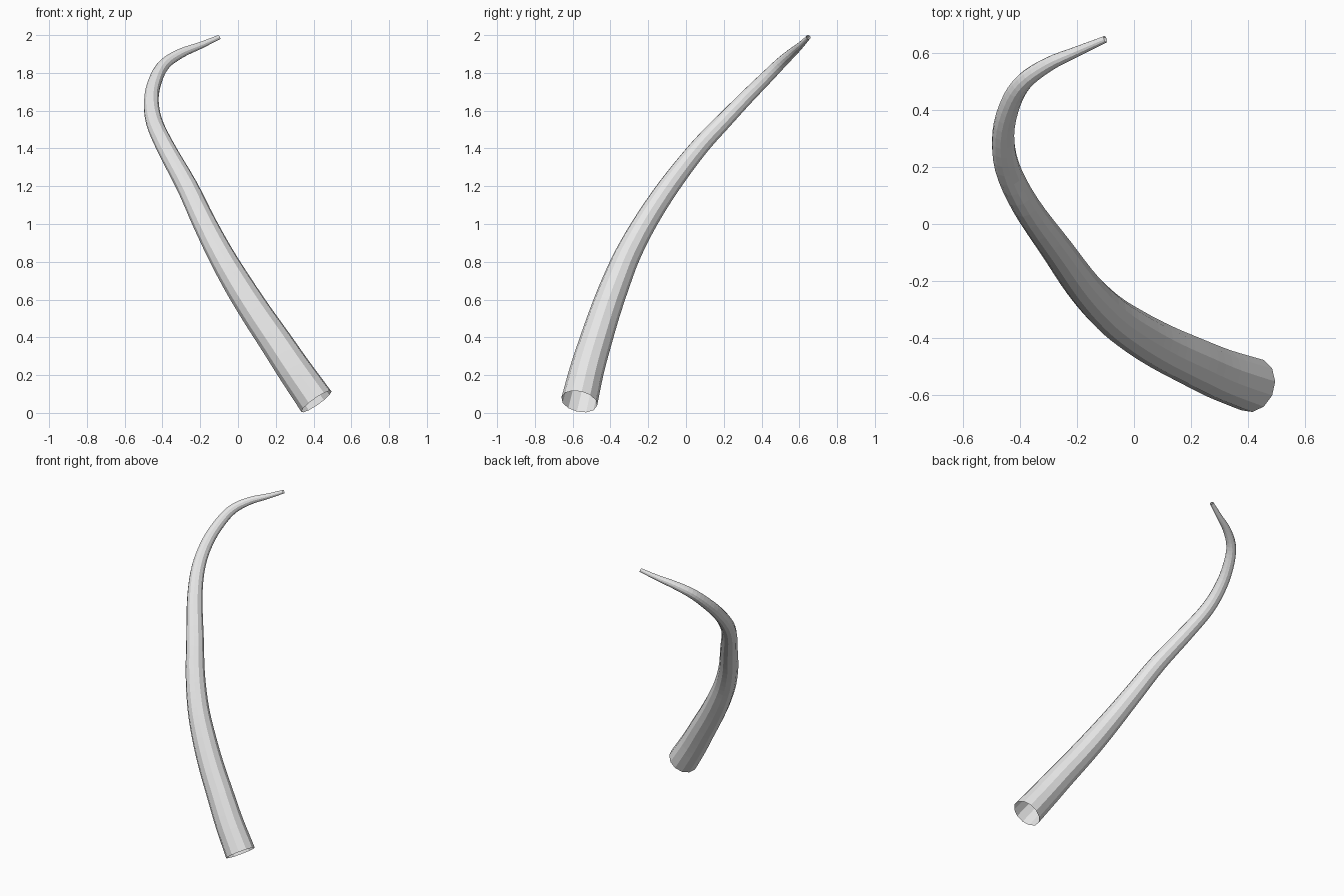
import bpy, bmesh, math
from mathutils import Vector

if "Cube" in bpy.data.objects:
    bpy.data.objects.remove(bpy.data.objects["Cube"])

SIDES, STEPS = 12, 4

# Centre line with radius: x, y, z, r
PATH = [(0.415, -0.565, 0.06, 0.097), (0.30, -0.525, 0.225, 0.091), (0.20, -0.48, 0.375, 0.086),
        (0.095, -0.43, 0.53, 0.081), (0.0, -0.375, 0.68, 0.076), (-0.09, -0.31, 0.835, 0.069),
        (-0.18, -0.215, 1.01, 0.062), (-0.27, -0.09, 1.20, 0.056), (-0.38, 0.065, 1.40, 0.049),
        (-0.445, 0.20, 1.545, 0.044), (-0.458, 0.32, 1.67, 0.039), (-0.432, 0.425, 1.775, 0.035),
        (-0.385, 0.50, 1.85, 0.031), (-0.30, 0.56, 1.905, 0.025), (-0.20, 0.605, 1.945, 0.018),
        (-0.10, 0.648, 1.989, 0.012)]


def spline(points, steps):
    """Catmull-Rom samples through the points."""
    p = [Vector(q) for q in points]
    p = [2 * p[0] - p[1]] + p + [2 * p[-1] - p[-2]]
    out = []
    for a, b, c, d in zip(p, p[1:], p[2:], p[3:]):
        for i in range(steps):
            t = i / steps
            out.append(0.5 * (2 * b + (c - a) * t + (2 * a - 5 * b + 4 * c - d) * t * t
                              + (3 * b - a - 3 * c + d) * t ** 3))
    return out + [p[-2]]


samples = spline(PATH, STEPS)
centres = [s.to_3d() for s in samples]
radii = [s[3] for s in samples]

# Tapered open tube, swept without twist
bm = bmesh.new()
rings = []
side = Vector((1, 0, 0))
for i, (c, r) in enumerate(zip(centres, radii)):
    along = (centres[min(i + 1, len(centres) - 1)] - centres[max(i - 1, 0)]).normalized()
    side = (side - along * side.dot(along)).normalized()
    up = along.cross(side)
    angles = [2 * math.pi * k / SIDES for k in range(SIDES)]
    rings.append([bm.verts.new(c + r * (math.cos(a) * side + math.sin(a) * up)) for a in angles])
for lo, hi in zip(rings, rings[1:]):
    for k in range(SIDES):
        n = (k + 1) % SIDES
        bm.faces.new((lo[k], lo[n], hi[n], hi[k]))

mesh = bpy.data.meshes.new("curved_horn")
bm.to_mesh(mesh)
bm.free()
grey = bpy.data.materials.new("light grey")
grey.diffuse_color = (0.8, 0.8, 0.8, 1)
grey.use_nodes = True
grey.node_tree.nodes["Principled BSDF"].inputs["Base Color"].default_value = grey.diffuse_color
mesh.materials.append(grey)
horn = bpy.data.objects.new("curved_horn", mesh)
bpy.context.collection.objects.link(horn)
